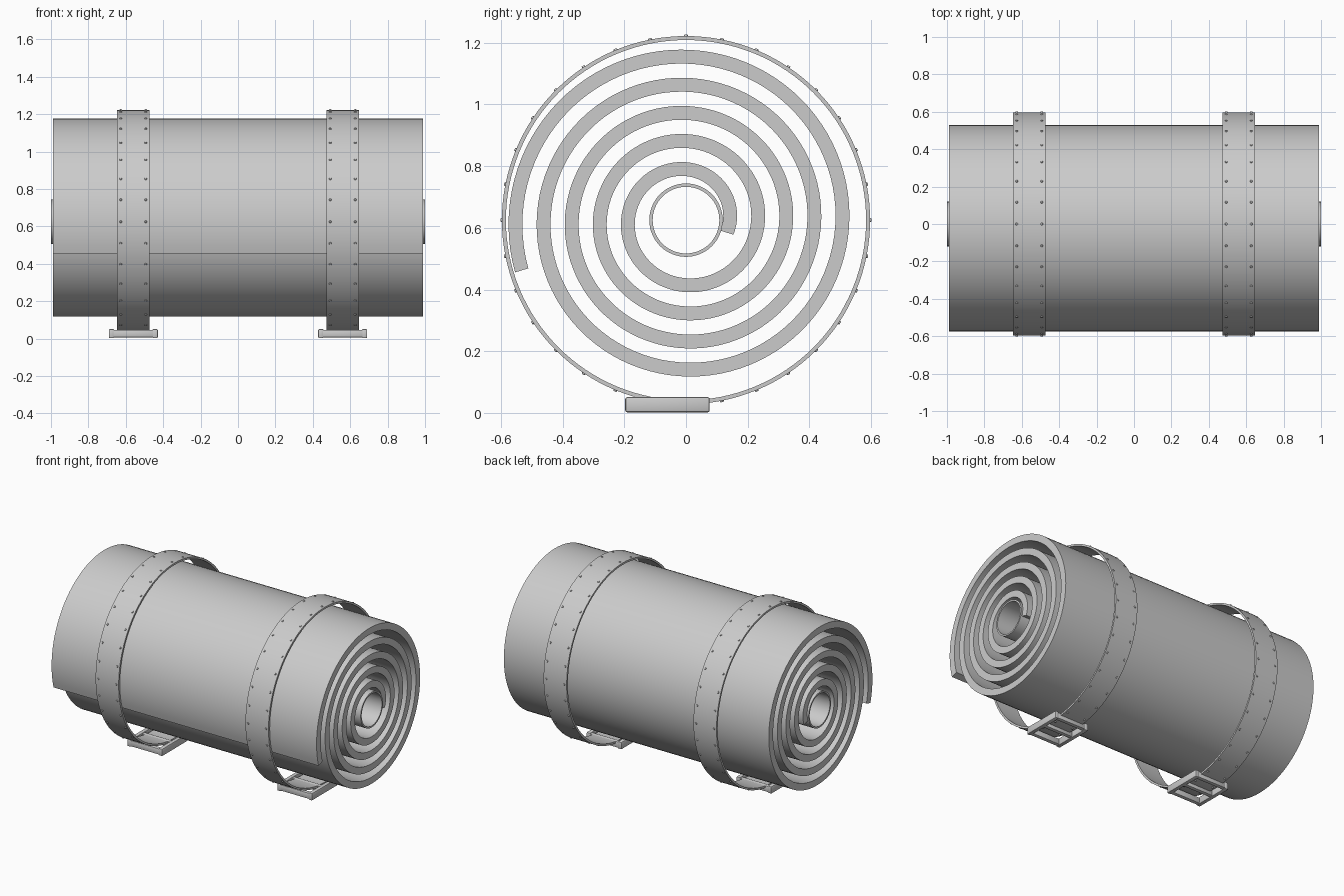
import bpy, bmesh, math
from mathutils import Matrix, Vector

if "Cube" in bpy.data.objects:
    bpy.data.objects.remove(bpy.data.objects["Cube"])

CZ = 0.625  # height of the roll axis

grey = bpy.data.materials.new("plain grey")
grey.diffuse_color = (0.6, 0.6, 0.6, 1)
grey.use_nodes = True
grey.node_tree.nodes["Principled BSDF"].inputs["Base Color"].default_value = grey.diffuse_color


def finish(name, bm, smooth=True):
    bmesh.ops.recalc_face_normals(bm, faces=bm.faces)
    me = bpy.data.meshes.new(name)
    bm.to_mesh(me)
    bm.free()
    ob = bpy.data.objects.new(name, me)
    bpy.context.collection.objects.link(ob)
    me.materials.append(grey)
    if smooth:
        bpy.ops.object.select_all(action='DESELECT')
        ob.select_set(True)
        bpy.context.view_layer.objects.active = ob
        bpy.ops.object.shade_smooth_by_angle(angle=math.radians(35))
    return ob


def sweep(name, path, half, x0, x1, closed):
    """Thick sheet along (angle, radius) points, extruded from x0 to x1."""
    bm = bmesh.new()
    rows = []
    for a, r in path:
        c, s = math.cos(a), math.sin(a)
        rows.append([bm.verts.new((x, q * c, CZ + q * s)) for x, q in
                     ((x0, r - half), (x1, r - half), (x1, r + half), (x0, r + half))])
    n = len(rows)
    for i in range(n if closed else n - 1):
        p, q = rows[i], rows[(i + 1) % n]
        for k in range(4):
            m = (k + 1) % 4
            bm.faces.new((p[k], p[m], q[m], q[k]))
    if not closed:
        bm.faces.new(rows[0])
        bm.faces.new(rows[-1])
    return finish(name, bm)


def circle(r, n):
    return [(math.tau * i / n, r) for i in range(n)]


def box(name, centre, size, bevel):
    bm = bmesh.new()
    bmesh.ops.create_cube(bm, size=1, matrix=Matrix.Translation(centre) @
                          Matrix.Diagonal((*size, 1)))
    bmesh.ops.bevel(bm, geom=bm.edges[:], offset=bevel, segments=2,
                    profile=0.5, affect='EDGES')
    return finish(name, bm)


# Spiral rolled mat
START, END, STEPS = -17, 1637, 440
spiral = []
for i in range(STEPS + 1):
    deg = START + (END - START) * i / STEPS
    spiral.append((math.radians(deg), 0.1425 + 0.0228 * deg / 90))
sweep("rolled_mat", spiral, 0.0225, -0.99, 0.99, False)

# Hollow core tube
sweep("core_tube", circle(0.1135, 64), 0.0055, -1.0, 1.0, True)

for side, sx in (("left", -0.56), ("right", 0.56)):
    # Strap loop
    sweep(side + "_strap", circle(0.5905, 128), 0.0065, sx - 0.086, sx + 0.086, True)

    # Two rows of small studs around the strap
    bm = bmesh.new()
    for i in range(32):
        a = math.tau * i / 32
        out = Vector((0, math.cos(a), math.sin(a)))
        turn = out.to_track_quat('Z', 'X').to_matrix().to_4x4()
        for dx in (-0.067, 0.067):
            pos = Vector((sx + dx, 0, CZ)) + out * 0.598
            bmesh.ops.create_cone(bm, cap_ends=True, segments=10, radius1=0.008,
                                  radius2=0.005, depth=0.007,
                                  matrix=Matrix.Translation(pos) @ turn)
    finish(side + "_strap_studs", bm)

    # Buckle: two side bars, two end bars and a middle bar
    for tag, dx in (("a", -0.117), ("b", 0.117)):
        box(f"{side}_buckle_side_{tag}", (sx + dx, -0.06, 0.0265),
            (0.028, 0.274, 0.049), 0.006)
    for tag, y in (("front", -0.182), ("middle", -0.06), ("back", 0.062)):
        box(f"{side}_buckle_bar_{tag}", (sx, y, 0.0265),
            (0.22, 0.028, 0.041), 0.006)
